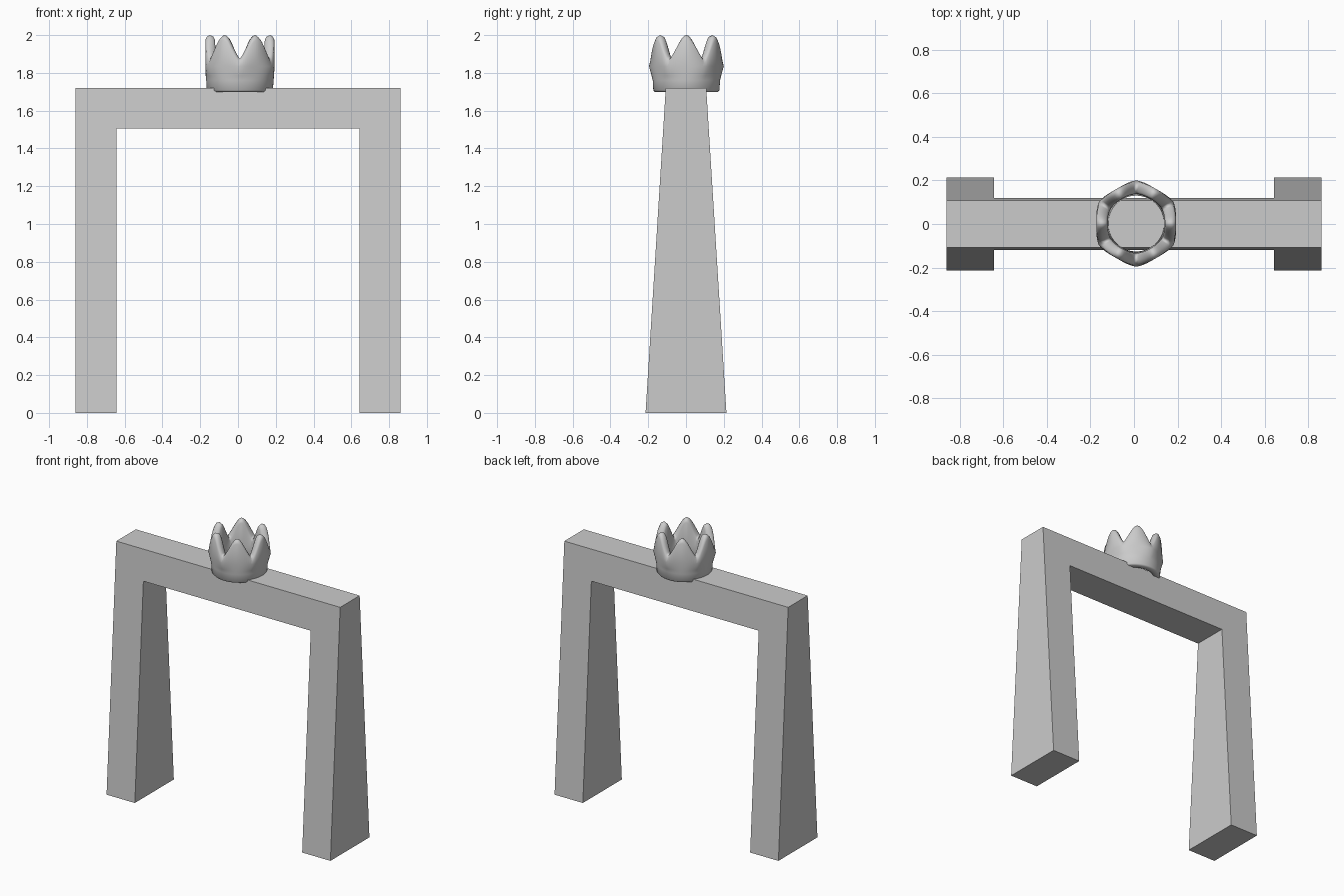
import bpy, bmesh
from math import cos, sin, pi

if "Cube" in bpy.data.objects:
    bpy.data.objects.remove(bpy.data.objects["Cube"])


def add_object(name, bm):
    bmesh.ops.recalc_face_normals(bm, faces=bm.faces)
    mesh = bpy.data.meshes.new(name)
    bm.to_mesh(mesh)
    bm.free()
    obj = bpy.data.objects.new(name, mesh)
    bpy.context.collection.objects.link(obj)
    return obj


# Arch frame: front profile extruded in y, tapering towards the top
def depth(z):
    return 0.214 + (0.107 - 0.214) * z / 1.72


profile = [(-0.86, 0), (-0.643, 0), (-0.643, 1.505), (0.643, 1.505),
           (0.643, 0), (0.86, 0), (0.86, 1.72), (-0.86, 1.72)]
bm = bmesh.new()
front = [bm.verts.new((x, -depth(z), z)) for x, z in profile]
back = [bm.verts.new((x, depth(z), z)) for x, z in profile]
bm.faces.new(front)
bm.faces.new(back[::-1])
n = len(profile)
for i in range(n):
    j = (i + 1) % n
    bm.faces.new((front[i], back[i], back[j], front[j]))
add_object("arch_frame", bm)


# Crown: thick six-pointed ring, rounded-hexagon plan with corners at the notches
def crown_section(a):
    wave = 0.5 + 0.5 * cos(6 * a)
    tip = 0.45 * wave + 0.55 * abs(cos(3 * a))
    corner = (1 - abs(cos(3 * a))) * 0.6 + (1 - wave) * 0.4
    top = 1.875 + 0.125 * tip
    belly = 0.183 + 0.015 * corner
    rim = 0.183 + 0.009 * corner
    return [(0.135, 1.70), (0.168, 1.70), (0.175, 1.708), (0.178, 1.76),
            (0.181 + 0.003 * corner, 1.785), (belly, 1.835),
            (rim, top - 0.025), (rim - 0.008, top - 0.008), (0.160 + 0.008 * corner, top),
            (0.140 + 0.006 * corner, top - 0.008), (0.132 + 0.004 * corner, top - 0.025),
            (0.130 + 0.006 * corner, 1.81), (0.128, 1.71)]


steps = 96
bm = bmesh.new()
rings = []
for i in range(steps):
    a = 2 * pi * i / steps
    rings.append([bm.verts.new((0.01 + r * cos(a), 0.002 + r * sin(a), z))
                  for r, z in crown_section(a)])
for i in range(steps):
    r0, r1 = rings[i], rings[(i + 1) % steps]
    for k in range(len(r0)):
        m = (k + 1) % len(r0)
        bm.faces.new((r0[k], r1[k], r1[m], r0[m]))
for f in bm.faces:
    f.smooth = True
add_object("crown", bm)
